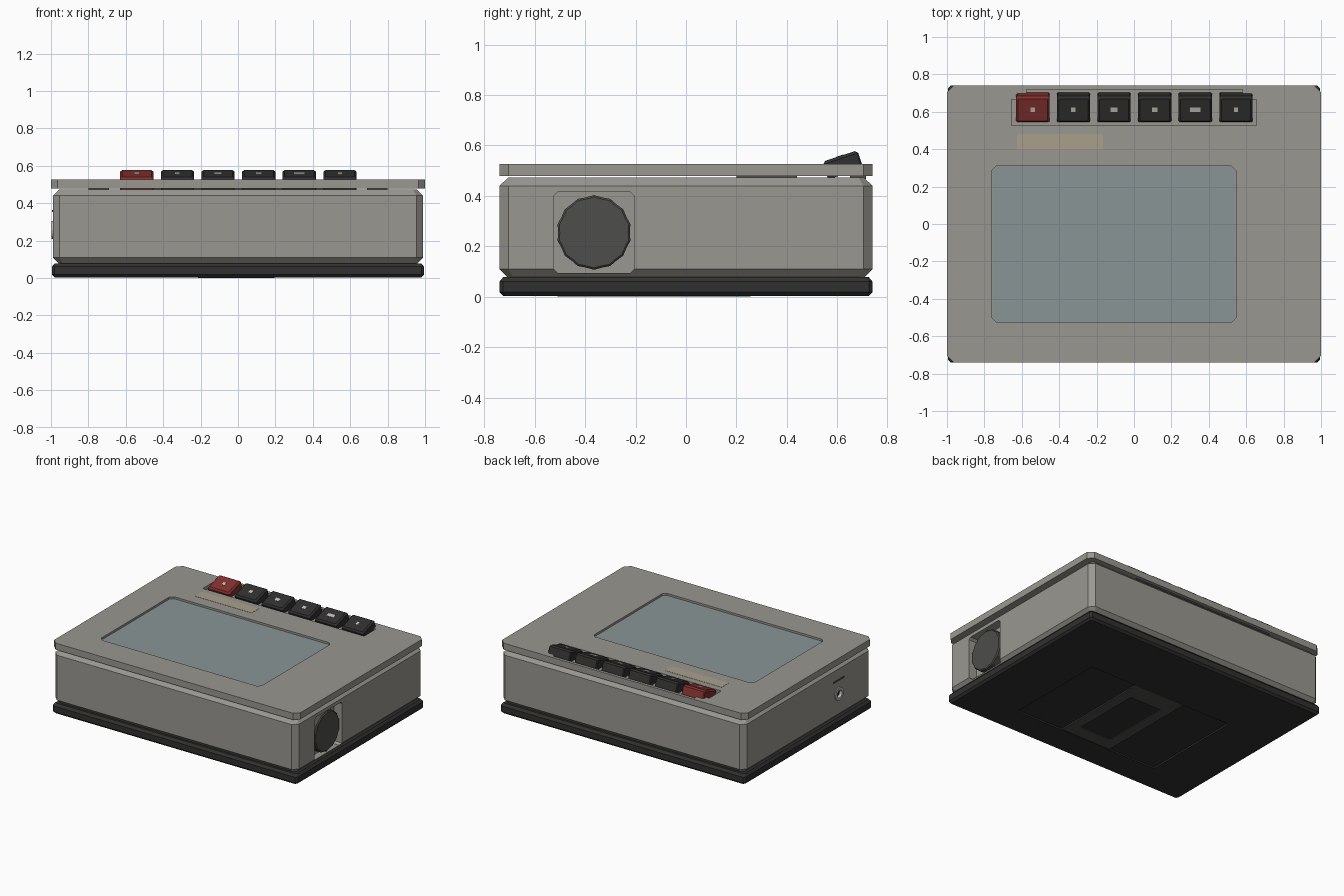
import bpy, bmesh, math
from mathutils import Matrix

if "Cube" in bpy.data.objects:
    bpy.data.objects.remove(bpy.data.objects["Cube"])

T = Matrix.Translation


def mat(name, r, g, b):
    m = bpy.data.materials.new(name)
    m.diffuse_color = (r, g, b, 1)
    m.use_nodes = True
    m.node_tree.nodes["Principled BSDF"].inputs["Base Color"].default_value = m.diffuse_color
    return m


GREY = mat("warm_grey", .32, .31, .28)
BLACK = mat("black", .03, .03, .029)
DARK = mat("dark_grey", .075, .074, .07)
RED = mat("red", .22, .03, .027)
GLASS = mat("window_tint", .25, .30, .30)
LABEL = mat("beige", .40, .35, .26)
MARK = mat("pale_mark", .55, .52, .47)
METAL = mat("metal", .5, .5, .48)


def octa(hx, hy, c):
    """Rectangle outline with cut corners."""
    return [(hx - c, -hy), (hx, -hy + c), (hx, hy - c), (hx - c, hy),
            (-hx + c, hy), (-hx, hy - c), (-hx, -hy + c), (-hx + c, -hy)]


def circle(r, n, dip=1.0):
    return [(r * (dip if i % 2 else 1) * math.cos(2 * math.pi * i / n),
             r * (dip if i % 2 else 1) * math.sin(2 * math.pi * i / n)) for i in range(n)]


def loft(name, rings, material, matrix=Matrix()):
    """Capped skin through outlines, each given as (points, height)."""
    bm = bmesh.new()
    loops = [[bm.verts.new(matrix @ Matrix.Translation((x, y, z)).translation) for x, y in pts]
             for pts, z in rings]
    n = len(loops[0])
    for a, b in zip(loops, loops[1:]):
        for i in range(n):
            j = (i + 1) % n
            bm.faces.new((a[i], a[j], b[j], b[i]))
    bm.faces.new(loops[0][::-1])
    bm.faces.new(loops[-1])
    bmesh.ops.recalc_face_normals(bm, faces=bm.faces)
    me = bpy.data.meshes.new(name)
    bm.to_mesh(me)
    bm.free()
    ob = bpy.data.objects.new(name, me)
    bpy.context.collection.objects.link(ob)
    if material:
        me.materials.append(material)
    return ob


def box(name, x, y, z, material, c=0.0):
    """Box from (min, max) ranges, optional cut upright corners."""
    hx, hy = (x[1] - x[0]) / 2, (y[1] - y[0]) / 2
    pts = octa(hx, hy, c) if c else [(hx, -hy), (hx, hy), (-hx, hy), (-hx, -hy)]
    return loft(name, [(pts, z[0]), (pts, z[1])], material,
                T((sum(x) / 2, sum(y) / 2, 0)))


def cut(ob, *cutters):
    bpy.context.view_layer.objects.active = ob
    for c in cutters:
        c.hide_render = True
        m = ob.modifiers.new("cut", 'BOOLEAN')
        m.operation, m.solver, m.object = 'DIFFERENCE', 'EXACT', c
        bpy.ops.object.modifier_apply(modifier=m.name)
        bpy.data.objects.remove(c)


# black base with bevelled rims and recessed battery door
base = loft("base", [(octa(.98, .725, .012), .003), (octa(.995, .74, .014), .018),
                     (octa(.995, .74, .014), .06), (octa(.98, .725, .012), .078)], BLACK)
cut(base, box("door_cutter", (-.61, .575), (-.52, .25), (-.1, .016), None))
box("battery_door", (-.603, .568), (-.513, .243), (.008, .02), BLACK)
plate = box("bottom_frame", (-.215, .195), (-.51, .255), (.0, .02), DARK)
cut(plate, box("frame_cutter", (-.14, .12), (-.41, .11), (-.1, .006), None))
box("bottom_inset", (-.14, .12), (-.41, .11), (.005, .015), BLACK)

# main body
body = loft("body", [(octa(.955, .705, .02), .075), (octa(.99, .74, .036), .11),
                     (octa(.99, .74, .036), .44), (octa(.955, .705, .02), .473)], GREY)
left = Matrix.Rotation(-math.pi / 2, 4, 'Y')
right = Matrix.Rotation(math.pi / 2, 4, 'Y')
jack_at = T((-.988, -.36, .257)) @ left
cut(body,
    loft("dial_pocket", [(octa(.16, .16, .015), 0), (octa(.16, .16, .015), .2)], None,
         T((.925, -.365, .255)) @ right),
    loft("jack_cutter", [(circle(.035, 16), -.05), (circle(.035, 16), .1)], None, jack_at))

# thumb dial on the right
R = .148
loft("dial", [(circle(R, 28, .965), 0), (circle(R, 28, .965), .055),
              (circle(R * .95, 28, .965), .062)], DARK, T((.92, -.365, .255)) @ right)

# socket and slot mark on the left
loft("socket_ring", [(circle(.048, 16), -.02), (circle(.048, 16), .009), (circle(.028, 16), .009),
                     (circle(.028, 16), -.03)], METAL, jack_at)
loft("socket_hole", [(circle(.027, 16), -.04), (circle(.027, 16), -.012)], BLACK, jack_at)
box("socket_mark", (-.994, -.985), (-.42, -.30), (.352, .364), DARK)

# lid with key well and window opening
lid = loft("lid", [(octa(1, .74, .036), .478), (octa(1, .74, .036), .526)], GREY)
cut(lid,
    box("well_cutter", (-.655, .655), (.527, .665), (.502, .7), None),
    box("slot_cutter", (-.575, .58), (.64, .718), (.502, .7), None),
    box("window_cutter", (-.76, .545), (-.525, .31), (.508, .7), None, .024))
box("window", (-.757, .542), (-.522, .307), (.495, .513), GLASS, .023)
box("label", (-.625, -.165), (.395, .48), (.52, .5275), LABEL)

# spacers between lid and body
for s in (-1, 1):
    box("side_spacer", tuple(sorted((s * .69, s * .80))), (.2, .44), (.468, .482), DARK)
box("rear_spacer", (-.57, .58), (.65, .715), (.468, .482), DARK)

# six tilted keys with small pale marks
for i, w in enumerate((.024, .024, .036, .03, .055, .02)):
    at = T((-.541 + i * .2172, .615, .545)) @ Matrix.Rotation(math.radians(18), 4, 'X')
    loft("key", [(octa(.089, .073, .006), -.06), (octa(.089, .073, .006), .003),
                 (octa(.078, .062, .005), .014)], RED if i == 0 else BLACK, at)
    loft("key_mark", [(octa(w / 2, .013, .001), .01), (octa(w / 2, .013, .001), .0155)], MARK, at)
